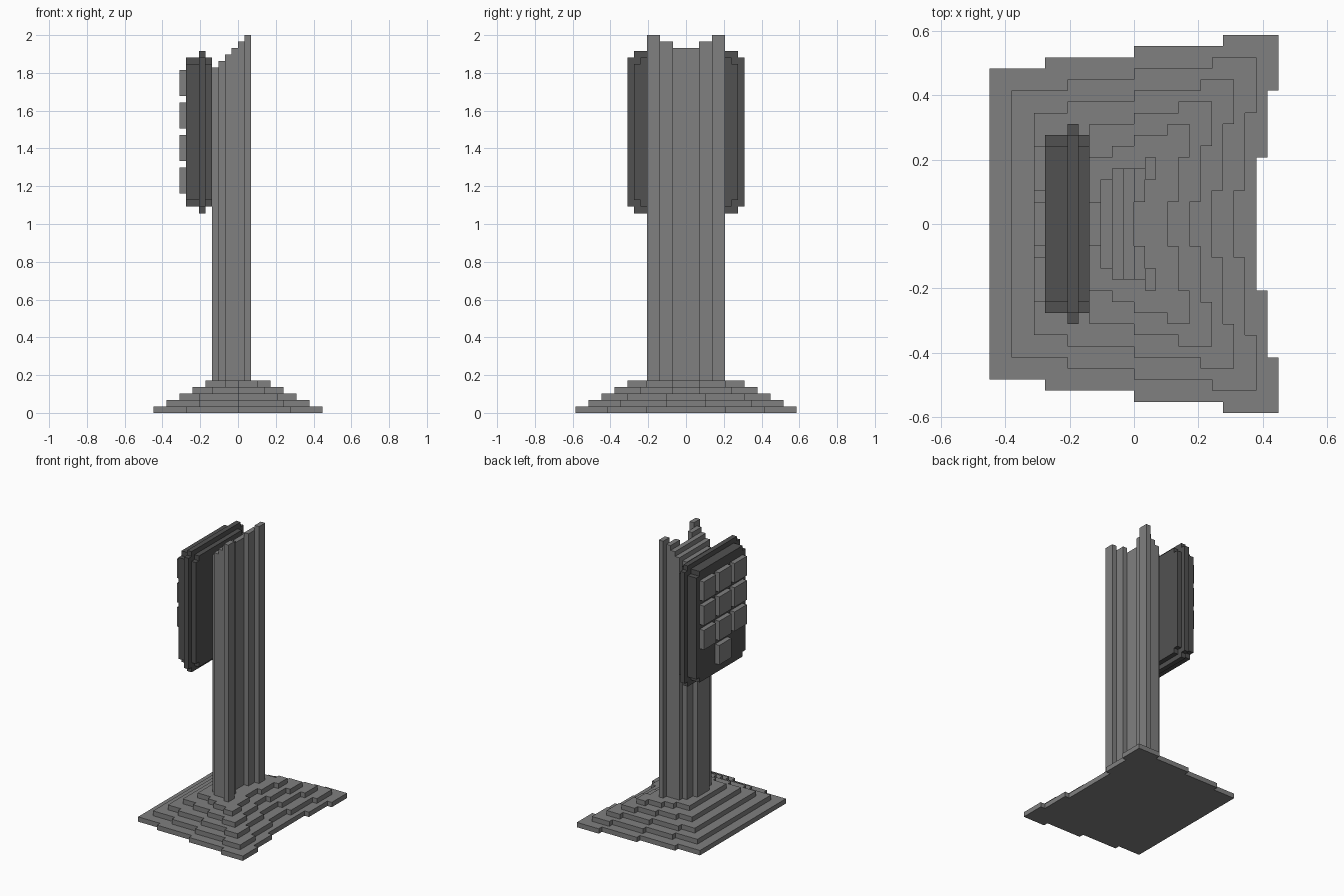
import bpy
import bmesh
from mathutils import Vector

U = 2 / 58  # size of one block

cube = bpy.data.objects.get("Cube")
if cube:
    bpy.data.objects.remove(cube, do_unlink=True)


def material(name, value):
    mat = bpy.data.materials.new(name)
    mat.use_nodes = True
    colour = (value, value, value, 1)
    mat.diffuse_color = colour
    mat.node_tree.nodes["Principled BSDF"].inputs["Base Color"].default_value = colour
    return mat


grey = material("mid grey", 0.215)
dark = material("dark grey", 0.083)


def finish(name, bm, mat):
    bmesh.ops.recalc_face_normals(bm, faces=bm.faces)
    mesh = bpy.data.meshes.new(name)
    bm.to_mesh(mesh)
    bm.free()
    mesh.materials.append(mat)
    obj = bpy.data.objects.new(name, mesh)
    bpy.context.collection.objects.link(obj)
    return obj


def add_prism(bm, points, direction):
    """Extrude a closed outline (block units) along a direction."""
    face = bm.faces.new([bm.verts.new(Vector(p) * U) for p in points])
    new = bmesh.ops.extrude_face_region(bm, geom=[face], use_keep_orig=True)["geom"]
    verts = [v for v in new if isinstance(v, bmesh.types.BMVert)]
    bmesh.ops.translate(bm, verts=verts, vec=Vector(direction) * U)


def add_box(bm, x0, x1, y0, y1, z0, z1):
    add_prism(bm, [(x0, y0, z0), (x1, y0, z0), (x1, y1, z0), (x0, y1, z0)],
              (0, 0, z1 - z0))


# Stepped base: each tier is a flared outline with a notched +x edge
# (inner notch, outer notch, first side step, last side step)
tiers = [(6, 12, -8, 8), (3, 10, -6, 7), (3, 9, -6, 6), (2, 7, -4, 4), (2, 6, -2, 3)]
for i, (a, b, s, t) in enumerate(tiers):
    r, w = 13 - 2 * i, 17 - 2 * i
    half = [(r - 2, a), (r - 1, a), (r - 1, b), (r, b), (r, w), (t, w), (t, w - 1),
            (0, w - 1), (0, w - 2), (s, w - 2), (s, w - 3), (-r, w - 3)]
    outline = half + [(x, -y) for x, y in reversed(half)]
    bm = bmesh.new()
    add_prism(bm, [(x, y, i) for x, y in outline], (0, 0, 1))
    finish(f"base_tier_{i + 1}", bm, grey)

# Column: one slice per block in x, rising one block at a time,
# hollowed in the middle on the +x side (inner, outer half width)
slices = [(0, 2), (0, 4), (0, 5), (0, 5), (2, 5), (4, 6)]
bm = bmesh.new()
for i, (inner, outer) in enumerate(slices):
    x, top = i - 4, 53 + i
    if inner:
        for side in (-1, 1):
            lo, hi = sorted((side * inner, side * outer))
            add_box(bm, x, x + 1, lo, hi, 5, top)
    else:
        add_box(bm, x, x + 1, -outer, outer, 5, top)
finish("column", bm, grey)


# Keypad: plates with notched corners, facing -x
Z0, Z1 = 31.65, 54.55


def plate(name, x0, x1, w, z0, z1):
    half = [(w - 1, z0), (w - 1, z0 + 1), (w, z0 + 1),
            (w, z1 - 1), (w - 1, z1 - 1), (w - 1, z1)]
    outline = half + [(-y, z) for y, z in reversed(half)]
    bm = bmesh.new()
    add_prism(bm, [(x0, y, z) for y, z in outline], (x1 - x0, 0, 0))
    finish(name, bm, dark)


plate("keypad_front_panel", -8, -6, 8, Z0, Z1)
plate("keypad_rim", -6, -5, 9, Z0 - 1, Z1 + 1)
plate("keypad_back_panel", -5, -4, 8, Z0, Z1)

# Buttons: a three by three block with a single one below
for row in range(4):
    for col in (-1, 0, 1):
        if row == 0 and col:
            continue
        z = Z0 + 2 + 5 * row
        bm = bmesh.new()
        add_box(bm, -9, -8, col * 5 - 2, col * 5 + 2, z, z + 4)
        finish(f"button_row{row + 1}_col{col + 2}", bm, grey)
